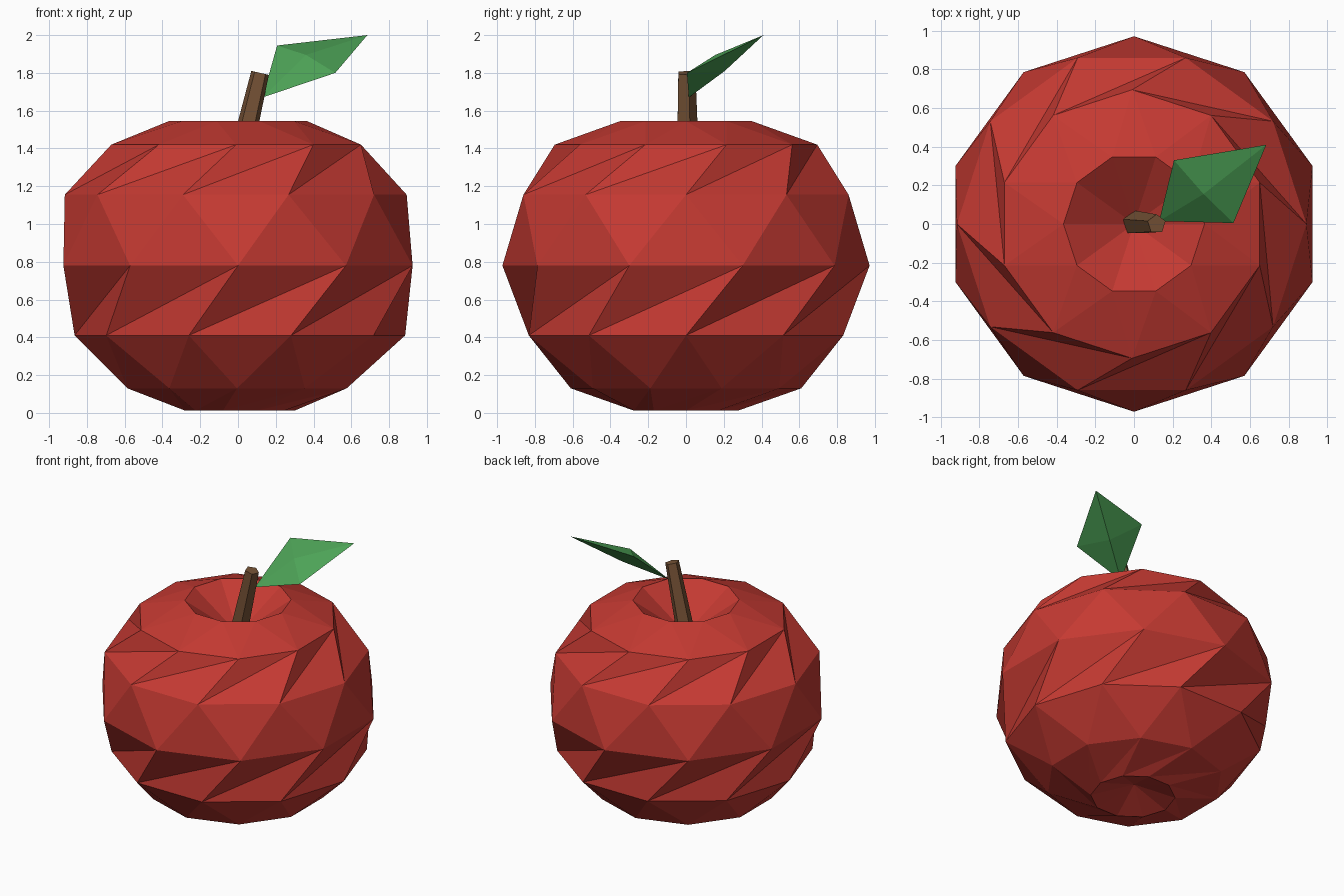
import bpy, bmesh, math
from mathutils import Vector

if "Cube" in bpy.data.objects:
    bpy.data.objects.remove(bpy.data.objects["Cube"])


def material(name, rgb):
    m = bpy.data.materials.new(name)
    m.diffuse_color = (*rgb, 1)
    m.use_nodes = True
    m.node_tree.nodes["Principled BSDF"].inputs["Base Color"].default_value = m.diffuse_color
    return m


def make_object(name, verts, faces, mat):
    me = bpy.data.meshes.new(name)
    me.from_pydata([tuple(v) for v in verts], [], faces)
    bm = bmesh.new()
    bm.from_mesh(me)
    bmesh.ops.recalc_face_normals(bm, faces=bm.faces)
    bm.to_mesh(me)
    bm.free()
    me.materials.append(mat)
    ob = bpy.data.objects.new(name, me)
    bpy.context.collection.objects.link(ob)
    return ob


red = material("apple red", (0.56, 0.042, 0.032))
brown = material("stem brown", (0.18, 0.085, 0.036))
green = material("leaf green", (0.075, 0.37, 0.095))

# Apple body: ten-sided rings, every second one turned by half a step
N = 10
rings = [  # radius, height, x shift
    (0.29, 0.012, 0.01), (0.61, 0.13, -0.005), (0.875, 0.41, 0.01),
    (0.972, 0.78, 0), (0.905, 1.155, -0.012), (0.695, 1.42, -0.01),
    (0.365, 1.545, 0)]
verts, faces = [], []
for i, (r, z, dx) in enumerate(rings):
    for j in range(N):
        a = math.tau * (j + 0.5 * (i % 2)) / N
        verts.append((r * math.cos(a) + dx, r * math.sin(a), z))
# Every strip uses the same diagonal, so alternate strips are skewed
for i in range(len(rings) - 1):
    for j in range(N):
        k = (j + 1) % N
        a, b, c, d = i * N + j, i * N + k, (i + 1) * N + k, (i + 1) * N + j
        faces += [(a, b, c), (a, c, d)]
# Dimples at the bottom and top
bottom, top = len(verts), len(verts) + 1
verts += [(0, 0, 0.11), (0, 0, 1.29)]
last = (len(rings) - 1) * N
for j in range(N):
    k = (j + 1) % N
    faces += [(bottom, k, j), (top, last + j, last + k)]
make_object("apple_body", verts, faces, red)

# Stem: leaning five-sided taper
base, tip = Vector((-0.005, 0.005, 1.28)), Vector((0.117, 0.0, 1.8))
axis = (tip - base).normalized()
side_y = Vector((0, 1, 0))
side_x = side_y.cross(axis).normalized()
verts = []
for centre, r in ((base, 0.066), (tip, 0.05)):
    for j in range(5):
        a = math.pi / 2 + math.tau * j / 5
        verts.append(centre + side_x * r * math.cos(a) + side_y * r * math.sin(a))
faces = [(j, (j + 1) % 5, (j + 1) % 5 + 5, j + 5) for j in range(5)]
faces += [(4, 3, 2, 1, 0), (5, 6, 7, 8, 9)]
make_object("stem", verts, faces, brown)

# Leaf: diamond outline with raised upper and lower middle points
verts = [(0.13, 0.015, 1.67), (0.515, 0.005, 1.80), (0.685, 0.41, 2.0),
         (0.207, 0.33, 1.945), (0.36, 0.155, 1.895), (0.39, 0.205, 1.81)]
faces = []
for j in range(4):
    k = (j + 1) % 4
    faces += [(j, k, 4), (k, j, 5)]
make_object("leaf", verts, faces, green)
